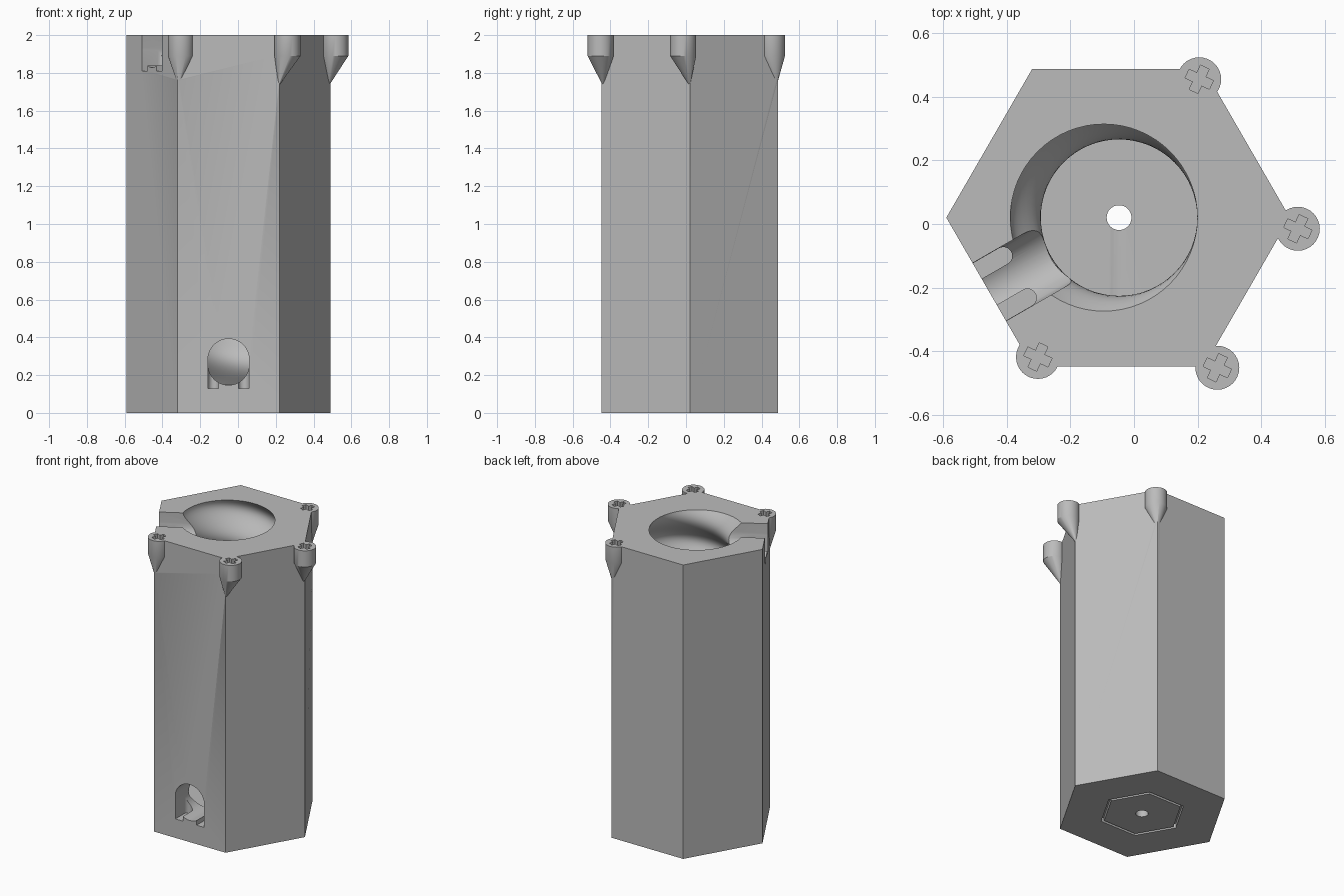
import bpy, bmesh, math
from mathutils import Vector, Matrix

old = bpy.data.objects.get("Cube")
if old:
    bpy.data.objects.remove(old, do_unlink=True)

CX, CY = -0.05, 0.02          # tower axis
R, TOP = 0.54, 2.0
APOTHEM = R * math.cos(math.pi / 6)

gray = bpy.data.materials.new("plain_gray")
gray.diffuse_color = (0.5, 0.5, 0.5, 1)
gray.use_nodes = True
gray.node_tree.nodes["Principled BSDF"].inputs["Base Color"].default_value = (0.5, 0.5, 0.5, 1)


def ring(x, y, z, r, n):
    return [Vector((x + r * math.cos(math.tau * i / n), y + r * math.sin(math.tau * i / n), z))
            for i in range(n)]


def loft(name, rings, tip=None):
    """Closed solid through equal rings listed bottom to top, with an optional bottom tip."""
    bm = bmesh.new()
    rows = [[bm.verts.new(p) for p in pts] for pts in rings]
    n = len(rows[0])
    for low, high in zip(rows, rows[1:]):
        for i in range(n):
            j = (i + 1) % n
            bm.faces.new((low[i], low[j], high[j], high[i]))
    bm.faces.new(rows[-1])
    if tip is None:
        bm.faces.new(rows[0][::-1])
    else:
        t = bm.verts.new(tip)
        for i in range(n):
            bm.faces.new((rows[0][(i + 1) % n], rows[0][i], t))
    bmesh.ops.recalc_face_normals(bm, faces=bm.faces)
    mesh = bpy.data.meshes.new(name)
    bm.to_mesh(mesh)
    bm.free()
    ob = bpy.data.objects.new(name, mesh)
    bpy.context.scene.collection.objects.link(ob)
    return ob


def prism(name, outline, z0, z1):
    return loft(name, [[Vector((x, y, z)) for x, y in outline] for z in (z0, z1)])


def cylinder(name, x, y, r, z0, z1, n=32):
    return loft(name, [ring(x, y, z, r, n) for z in (z0, z1)])


def combine(target, tool, operation):
    """Bake a boolean into the target and delete the tool."""
    tool.hide_render = True
    mod = target.modifiers.new("cut", 'BOOLEAN')
    mod.operation, mod.object, mod.solver = operation, tool, 'EXACT'
    bpy.context.view_layer.update()
    deps = bpy.context.evaluated_depsgraph_get()
    mesh = bpy.data.meshes.new_from_object(target.evaluated_get(deps))
    target.modifiers.clear()
    target.data = mesh
    bpy.data.objects.remove(tool, do_unlink=True)


# Hexagonal body
tower = cylinder("hex_tower", CX, CY, R, 0, TOP, 6)

# Corner bosses with pointed undersides and cross sockets
bosses = [((0.205, 0.455), 60), ((0.515, -0.015), 0),
          ((0.262, -0.452), -60), ((-0.302, -0.418), -120)]
for (x, y), angle in bosses:
    a = math.radians(angle)
    tip = Vector((CX + (R - 0.01) * math.cos(a), CY + (R - 0.01) * math.sin(a), 1.73))
    boss = loft("corner_boss", [ring(x, y, z, 0.069, 32) for z in (1.89, TOP)], tip)
    combine(tower, boss, 'UNION')

w, l = 0.015, 0.042
cross = [(w, w), (w, l), (-w, l), (-w, w), (-l, w), (-l, -w),
         (-w, -w), (-w, -l), (w, -l), (w, -w), (l, -w), (l, w)]
for (x, y), angle in bosses:
    turn = Matrix.Rotation(math.radians(-25), 2)
    outline = [turn @ Vector(p) + Vector((x, y)) for p in cross]
    combine(tower, prism("cross_socket", outline, 1.9, TOP + 0.03), 'DIFFERENCE')


def passage(angle, base, half, height, arched):
    """Round-bottomed marble channel from a side face to the axis, with two connector slots."""
    place = Matrix.Translation((CX, CY, base)) @ Matrix.Rotation(math.radians(angle), 4, 'Z')
    # Cross-section: trough below, arch or open top above
    n = 24
    section = [(half * math.cos(math.pi * (1 + i / n)), half + half * math.sin(math.pi * (1 + i / n)))
               for i in range(n + 1)]
    if arched:
        section += [(half * math.cos(math.pi * i / n), height - half + half * math.sin(math.pi * i / n))
                    for i in range(n + 1)]
    else:
        section += [(half, height), (-half, height)]
    rings = [[place @ Vector((d, s, z)) for s, z in section] for d in (0.02, APOTHEM + 0.05)]
    combine(tower, loft("channel_cut", rings), 'DIFFERENCE')
    # Connector slots with rounded inner ends
    sr = 0.028
    for side in (-1, 1):
        mid = side * (half - sr - 0.001)
        outline = [(APOTHEM + 0.04, mid - sr), (APOTHEM + 0.04, mid + sr)]
        outline += [(APOTHEM - 0.095 + sr * math.cos(math.pi * (0.5 + i / 12)),
                     mid + sr * math.sin(math.pi * (0.5 + i / 12))) for i in range(13)]
        rings = [[place @ Vector((d, s, z)) for d, s in outline] for z in (-0.018, half)]
        combine(tower, loft("slot_cut", rings), 'DIFFERENCE')


passage(210, 1.828, 0.105, 0.25, False)   # upper outlet, open at the top
passage(270, 0.147, 0.109, 0.245, True)   # lower arched inlet

# Thin hexagonal groove in the underside
plug = cylinder("groove_cut", CX, CY, 0.27, -0.02, 0.03, 6)
combine(plug, cylinder("groove_core", CX, CY, 0.25, -0.05, 0.06, 6), 'DIFFERENCE')
combine(tower, plug, 'DIFFERENCE')

# Shaft hole through the floor
combine(tower, cylinder("shaft_hole", CX + 0.003, CY, 0.039, -0.05, 0.3), 'DIFFERENCE')

# Spiralling bore: a round section whose centre circles the axis
FLOOR, PITCH, OFFSET = 0.15, 0.362, 0.048
steps = 100
sections = []
for k in range(steps + 1):
    z = FLOOR + (TOP + 0.02 - FLOOR) * k / steps
    a = math.pi + math.tau * (z - TOP) / PITCH
    sections.append(ring(CX + 0.003 + OFFSET * math.cos(a), CY + OFFSET * math.sin(a), z, 0.294, 64))
combine(tower, loft("spiral_bore", sections), 'DIFFERENCE')

# Finish
tower.data.materials.clear()
tower.data.materials.append(gray)
for poly in tower.data.polygons:
    poly.material_index = 0
bpy.ops.object.select_all(action='DESELECT')
tower.select_set(True)
bpy.context.view_layer.objects.active = tower
bpy.ops.object.shade_smooth_by_angle(angle=math.radians(30))
